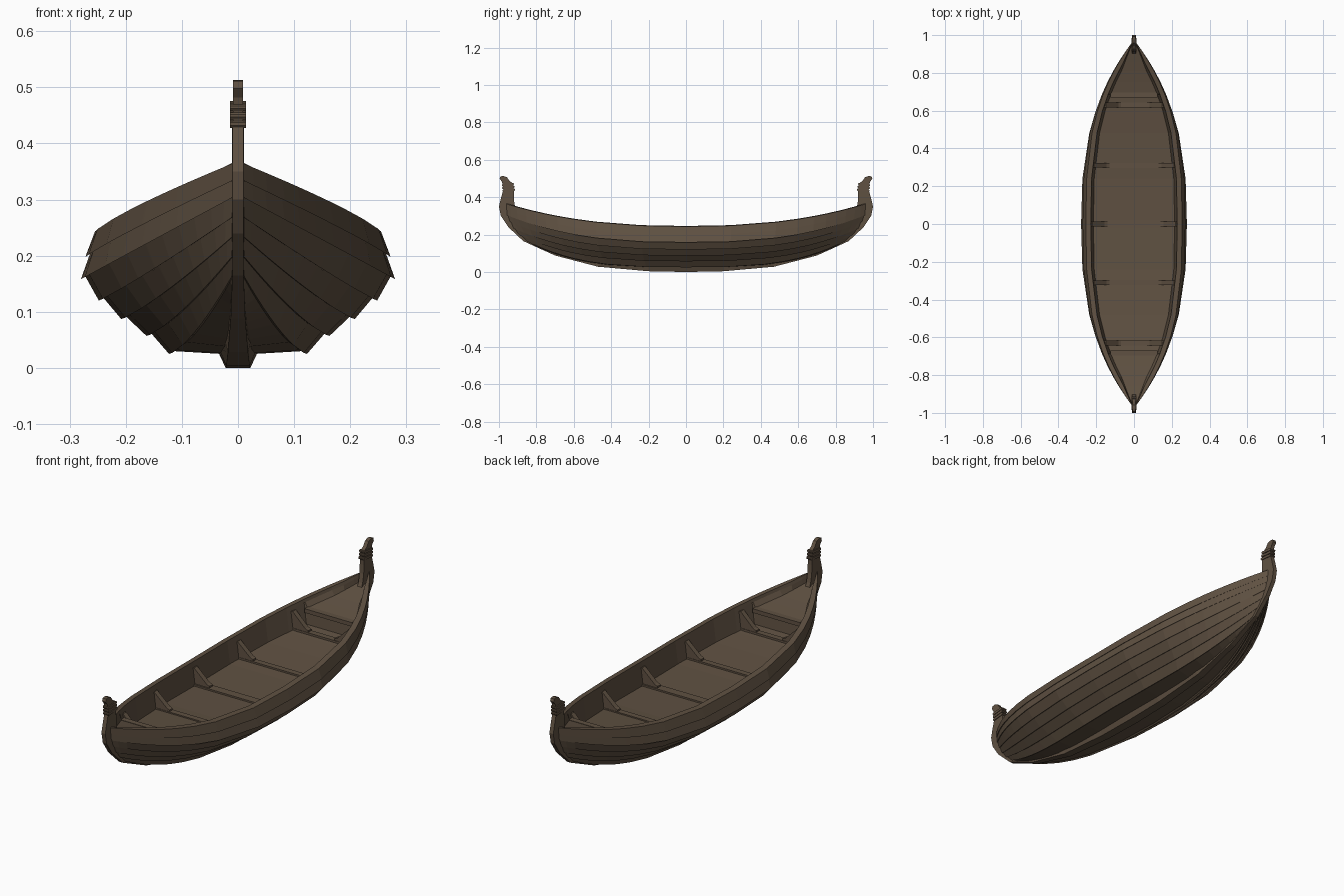
import bpy, bmesh, math

if "Cube" in bpy.data.objects:
    bpy.data.objects.remove(bpy.data.objects["Cube"])

wood = bpy.data.materials.new("dark brown wood")
wood.diffuse_color = (0.115, 0.082, 0.054, 1)
wood.use_nodes = True
wood.node_tree.nodes["Principled BSDF"].inputs["Base Color"].default_value = wood.diffuse_color


def make(name, bm, mirror, recalc=True):
    """Turn a bmesh into an object mirrored on the chosen axes."""
    if recalc:
        bmesh.ops.recalc_face_normals(bm, faces=bm.faces)
    me = bpy.data.meshes.new(name)
    bm.to_mesh(me)
    bm.free()
    me.materials.append(wood)
    ob = bpy.data.objects.new(name, me)
    bpy.context.collection.objects.link(ob)
    if any(mirror):
        m = ob.modifiers.new("mirror", 'MIRROR')
        m.use_axis = mirror
        m.merge_threshold = 0.0005
    return ob


def loft(name, rows, mirror, closed=False):
    """Skin rows of points; closed also joins each row and caps the ends."""
    bm = bmesh.new()
    vs = [[bm.verts.new(p) for p in r] for r in rows]
    n = len(rows[0])
    for a, b in zip(vs, vs[1:]):
        for j in range(n if closed else n - 1):
            k = (j + 1) % n
            bm.faces.new((a[j], b[j], b[k], a[k]))
    if closed:
        bm.faces.new(vs[-1])
    return make(name, bm, mirror, recalc=False)


def prism(name, pts, lo, hi, plane, mirror):
    """Extrude a yz or xz outline from lo to hi along the other axis."""
    bm = bmesh.new()
    put = (lambda p, t: (t, p[0], p[1])) if plane == 'yz' else (lambda p, t: (p[0], t, p[1]))
    a = [bm.verts.new(put(p, lo)) for p in pts]
    b = [bm.verts.new(put(p, hi)) for p in pts]
    bm.faces.new(a)
    bm.faces.new(b)
    for i in range(len(pts)):
        k = (i + 1) % len(pts)
        bm.faces.new((a[i], a[k], b[k], b[i]))
    return make(name, bm, mirror)


def interp(x, table):
    for (x0, y0), (x1, y1) in zip(table, table[1:]):
        if x <= x1:
            return y0 + (y1 - y0) * (x - x0) / (x1 - x0)
    return table[-1][1]


# Hull lines: midship (x, z), height where the line meets the stem
LINES = [(.03, .025, .15), (.115, .03, .165), (.155, .062, .2), (.2, .092, .235),
         (.24, .125, .27), (.272, .163, .305), (.264, .203, .335), (.255, .243, .365)]
STEM = [(.09, .70), (.15, .83), (.2, .89), (.24, .925), (.3, .955), (.37, .965)]
TOP = len(LINES) - 1


def hull_point(j, u):
    xm, zm, ze = LINES[j]
    s = j / TOP
    x = .008 + (xm - .008) * (1 - u ** (2.0 + .9 * s))
    z = zm + (ze - zm) * u ** (3.2 - .8 * s)
    return x, u * interp(ze, STEM), z


def deck_z(y, u, sheer):
    return sheer - .035 if u > .7125 else .14 + .1 * y * y


# Overlapping planks, rail, inner wall and floor in one skin
rows = []
for u in (0, .25, .5, .62, .71, .715, .78, .84, .89, .94, .975, 1):
    row = [(0, hull_point(0, u)[1], hull_point(0, u)[2])]
    for k in range(TOP):
        x, y, z = hull_point(k, u)
        f = 1 - .6 * u ** 4
        row.append((x + .008 * f * (k > 0), y, z - .005 * f * (k > 0)))
        row.append(hull_point(k + 1, u))
    x, y, z = hull_point(TOP, u)
    d = deck_z(y, u, z)
    row.append((x - min(.026, .3 * x), y, z + .003))
    row.append((x - min(.028, .35 * x), y, z - .012))
    edge = x - min(.04, .4 * x)
    row.append((edge, y, d))
    row.append((0, y, d))
    rows.append(row)
loft("planked_hull", rows, (True, True, False))

# Keel sweeping up into the stem posts: outer y z, inner y z, half widths
KEEL = [(0, 0, 0, .03, .022, .036), (.2, .004, .2, .035, .021, .034),
        (.47, .028, .46, .06, .018, .026), (.7, .088, .66, .13, .013, .016),
        (.87, .165, .81, .2, .010, .011), (.95, .24, .885, .27, .010, .011),
        (.99, .3, .91, .33, .010, .011), (1.0, .35, .918, .37, .010, .011),
        (.988, .4, .92, .41, .010, .011), (.978, .435, .92, .435, .010, .011)]
loft("keel_and_stems",
     [[(-a, yo, zo), (a, yo, zo), (b, yi, zi), (-b, yi, zi)] for yo, zo, yi, zi, a, b in KEEL],
     (False, True, False), closed=True)

# Stem heads leaning outward
prism("stem_head", [(.922, .43), (.922, .472), (.942, .485), (.958, .507), (.976, .513), (.992, .511),
                    (.996, .498), (.984, .482), (.978, .455), (.976, .43)],
      -.009, .009, 'yz', (False, True, False))

# Carved collars around the stem heads
for i in range(3):
    z = .434 + .015 * i
    ya, yb = .914 + .003 * i, .982 + .001 * i
    prism("stem_collar", [(ya, z + .004), (ya + .003, z), (yb - .003, z - .006), (yb, z - .002),
                          (yb, z + .003), (yb - .003, z + .006), (ya + .003, z + .012), (ya, z + .009)],
          -.014, .014, 'yz', (False, True, False))

# Cross beams with a wedge knee at each side
for y in (0, .31, .63):
    u = y / .965
    x, _, z = hull_point(TOP, u)
    d = .14 + .1 * y * y
    w = x - .04
    both = (True, y > 0, False)
    h = .02 if y == 0 else .014
    prism("cross_beam", [(-w, d - .01), (w, d - .01), (w, d + .008), (-w, d + .008)],
          y - h, y + h, 'xz', (False, y > 0, False))
    prism("beam_knee", [(w + .012, d - .005), (w - .075, d - .005), (w - .075, d + .016),
                        (w - .06, d + .022), (w + .005, z - .022), (w + .014, z - .022)],
          y - .012, y + .012, 'xz', both)

# Lip on the front edge of each end platform
x, y, z = hull_point(TOP, .71)
prism("platform_lip", [(y - .015, z - .05), (y + .012, z - .05), (y + .012, z - .031), (y - .015, z - .031)],
      -(x - .04), x - .04, 'yz', (False, True, False))
